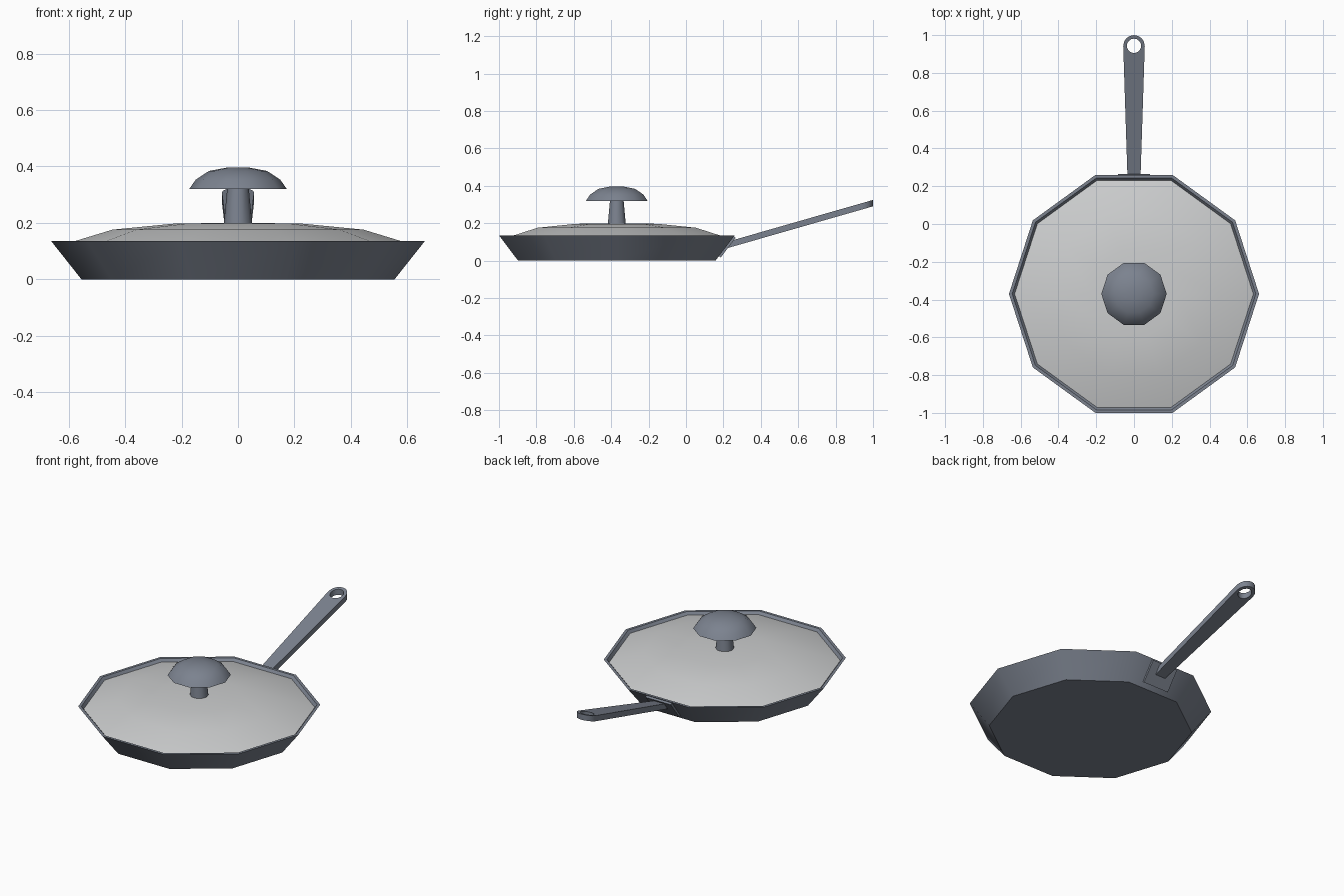
import bpy, bmesh, math
from mathutils import Vector

cube = bpy.data.objects.get("Cube")
if cube:
    bpy.data.objects.remove(cube, do_unlink=True)

SIDES = 10
CENTRE_Y = -0.37


def material(name, rgb):
    mat = bpy.data.materials.new(name)
    mat.use_nodes = True
    colour = (*rgb, 1.0)
    mat.diffuse_color = colour
    bsdf = next(n for n in mat.node_tree.nodes if n.type == 'BSDF_PRINCIPLED')
    bsdf.inputs["Base Color"].default_value = colour
    return mat


steel = material("blue grey metal", (0.20, 0.225, 0.275))
glass = material("pale lid grey", (0.61, 0.62, 0.625))


def finish(obj, mat):
    obj.data.materials.clear()
    obj.data.materials.append(mat)
    bpy.ops.object.select_all(action='DESELECT')
    obj.select_set(True)
    bpy.context.view_layer.objects.active = obj
    bpy.ops.object.shade_smooth_by_angle(angle=math.radians(40))


def add_mesh(name, bm, mat):
    bmesh.ops.recalc_face_normals(bm, faces=bm.faces)
    mesh = bpy.data.meshes.new(name)
    bm.to_mesh(mesh)
    bm.free()
    obj = bpy.data.objects.new(name, mesh)
    bpy.context.collection.objects.link(obj)
    finish(obj, mat)
    return obj


def lathe(name, profile, mat):
    """Closed ten-sided body from (radius, z) rings, capped at both ends."""
    bm = bmesh.new()
    rings = []
    for r, z in profile:
        rings.append([bm.verts.new((r * math.cos(a), CENTRE_Y + r * math.sin(a), z))
                      for a in (math.tau * i / SIDES for i in range(SIDES))])
    for low, high in zip(rings, rings[1:]):
        for i in range(SIDES):
            j = (i + 1) % SIDES
            bm.faces.new((low[i], low[j], high[j], high[i]))
    bm.faces.new(rings[0])
    bm.faces.new(rings[-1])
    return add_mesh(name, bm, mat)


# Pan body: outer wall, rim, inner wall and floor
lathe("pan", [(0.555, 0), (0.662, 0.135), (0.645, 0.135), (0.55, 0.015)], steel)

# Shallow domed lid resting just inside the rim
lathe("lid", [(0.61, 0.112), (0.632, 0.119), (0.445, 0.176),
              (0.23, 0.197), (0.05, 0.2)], glass)

# Knob
lathe("knob_stem", [(0.051, 0.19), (0.038, 0.325)], steel)
lathe("knob_cap", [(0.173, 0.32), (0.15, 0.353), (0.103, 0.384), (0.034, 0.397)], steel)

# Mounting plate lying against the sloping back wall
bm = bmesh.new()
bmesh.ops.create_cube(bm, size=1)
wall_low, wall_high = Vector((0, 0.158, 0)), Vector((0, 0.26, 0.135))
along = wall_high - wall_low
outward = Vector((0, along.z, -along.y)).normalized()
for v in bm.verts:
    point = wall_low + along * (0.57 + 0.78 * v.co.z) + outward * (0.016 * v.co.y + 0.004)
    v.co = point + Vector((0.17 * v.co.x, 0, 0))
add_mesh("handle_plate", bm, steel)

# Handle: tapered outline with a rounded end and a hanging hole
END_Y, END_R, HOLE_R = 0.943, 0.057, 0.038
outline = [(-0.033, 0.2), (0.033, 0.2)]
outline += [(END_R * math.cos(a), END_Y + END_R * math.sin(a))
            for a in (math.pi * i / 8 for i in range(9))]
hole = [(HOLE_R * math.cos(a), END_Y + HOLE_R * math.sin(a))
        for a in (math.tau * i / 16 for i in range(16))]
curve = bpy.data.curves.new("handle", 'CURVE')
curve.dimensions = '2D'
curve.fill_mode = 'BOTH'
curve.extrude = 0.017
for loop in (outline, hole):
    spline = curve.splines.new('POLY')
    spline.points.add(len(loop) - 1)
    for p, (x, y) in zip(spline.points, loop):
        p.co = (x, y, 0, 1)
    spline.use_cyclic_u = True
handle = bpy.data.objects.new("handle", curve)
bpy.context.collection.objects.link(handle)
bpy.ops.object.select_all(action='DESELECT')
handle.select_set(True)
bpy.context.view_layer.objects.active = handle
bpy.ops.object.convert(target='MESH')
handle = bpy.context.view_layer.objects.active

# Tilt the handle upwards away from the pan
bm = bmesh.new()
bm.from_mesh(handle.data)
bmesh.ops.remove_doubles(bm, verts=bm.verts, dist=0.0001)
for v in bm.verts:
    v.co.z += 0.078 + 0.287 * (v.co.y - 0.2)
bmesh.ops.recalc_face_normals(bm, faces=bm.faces)
bm.to_mesh(handle.data)
bm.free()
finish(handle, steel)
